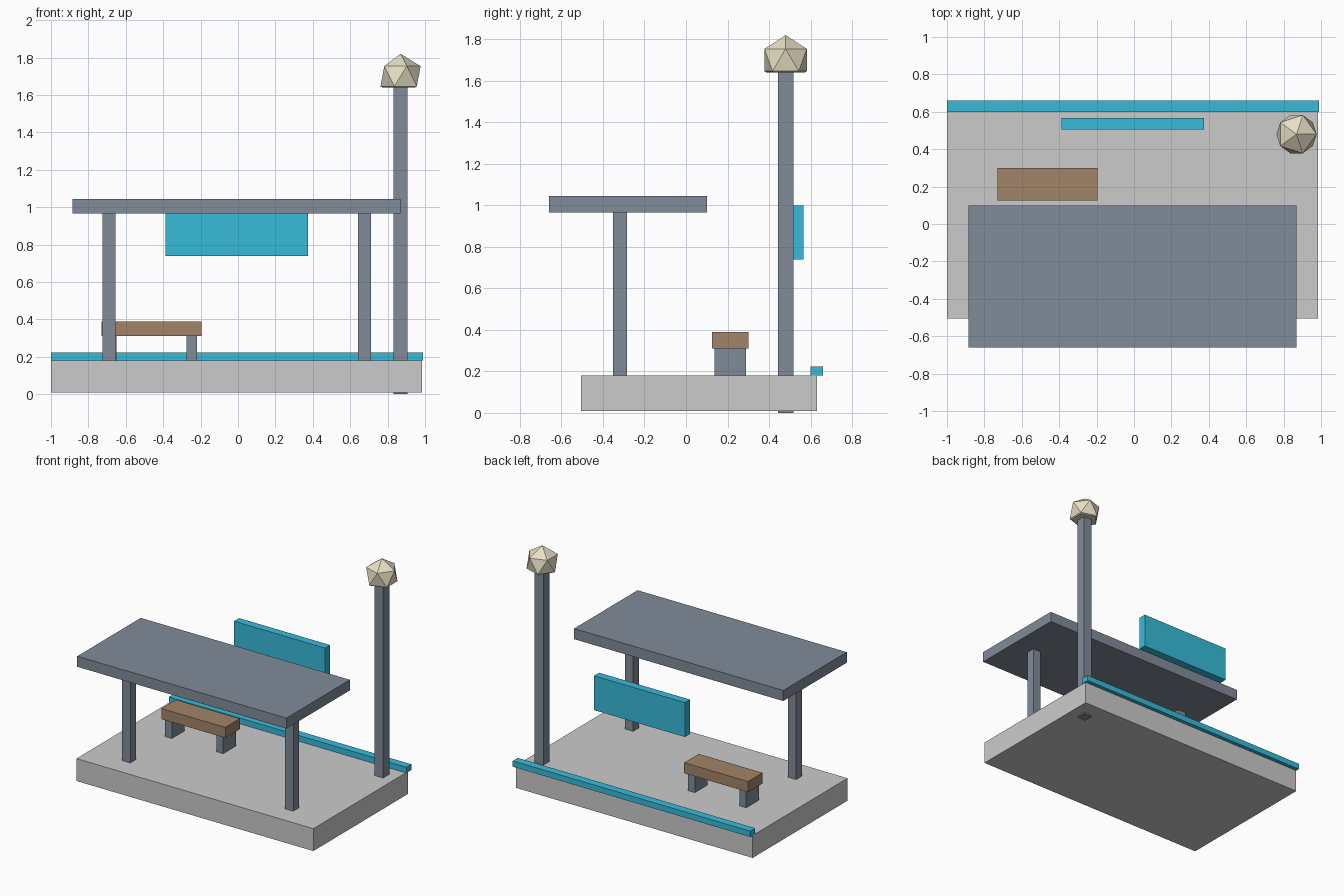
import bpy, bmesh

if "Cube" in bpy.data.objects:
    bpy.data.objects.remove(bpy.data.objects["Cube"])


def material(name, rgb):
    m = bpy.data.materials.new(name)
    m.diffuse_color = (*rgb, 1)
    m.use_nodes = True
    m.node_tree.nodes["Principled BSDF"].inputs["Base Color"].default_value = m.diffuse_color
    return m


SLATE = material("slate_metal", (0.22, 0.26, 0.32))
CYAN = material("cyan_paint", (0.04, 0.50, 0.70))
WOOD = material("bench_wood", (0.36, 0.23, 0.14))
GLOW = material("lamp_cream", (0.80, 0.74, 0.56))


def finish(name, bm, mat):
    me = bpy.data.meshes.new(name)
    bm.to_mesh(me)
    bm.free()
    ob = bpy.data.objects.new(name, me)
    bpy.context.collection.objects.link(ob)
    if mat:
        me.materials.append(mat)
    return ob


def box(name, xs, ys, zs, mat=None):
    bm = bmesh.new()
    bmesh.ops.create_cube(bm, size=1)
    for v in bm.verts:
        v.co = [lo + (c + 0.5) * (hi - lo) for c, (lo, hi) in zip(v.co, (xs, ys, zs))]
    return finish(name, bm, mat)


# Platform slab and the painted safety edge along its back
box("platform", (-1.0, 0.985), (-0.505, 0.63), (0.01, 0.18))
box("safety_edge", (-1.0, 0.99), (0.60, 0.66), (0.18, 0.224), CYAN)

# Shelter roof on two posts
box("roof", (-0.885, 0.868), (-0.66, 0.10), (0.965, 1.045), SLATE)
for side, x in (("left", -0.69), ("right", 0.676)):
    box(side + "_roof_post", (x - 0.034, x + 0.034), (-0.352, -0.284), (0.17, 0.97), SLATE)

# Hanging sign board
box("sign_board", (-0.388, 0.374), (0.506, 0.567), (0.738, 0.998), CYAN)

# Bench: seat and two legs
box("bench_seat", (-0.73, -0.195), (0.126, 0.30), (0.31, 0.39), WOOD)
for side, x in (("left", -0.678), ("right", -0.248)):
    box(side + "_bench_leg", (x - 0.028, x + 0.028), (0.137, 0.288), (0.17, 0.312), SLATE)

# Lamp post running down through the platform
LX, LY = 0.869, 0.48
box("lamp_post", (LX - 0.037, LX + 0.037), (LY - 0.037, LY + 0.037), (0.0, 1.66), SLATE)

# Faceted lamp, cut flat where it sits on the post
bm = bmesh.new()
bmesh.ops.create_icosphere(bm, subdivisions=1, radius=0.12)
cut = bmesh.ops.bisect_plane(bm, geom=bm.verts[:] + bm.edges[:] + bm.faces[:],
                             plane_co=(0, 0, -0.06), plane_no=(0, 0, -1), clear_outer=True)
bmesh.ops.holes_fill(bm, edges=[e for e in bm.edges if e.is_boundary])
bmesh.ops.recalc_face_normals(bm, faces=bm.faces[:])
lamp = finish("lamp", bm, GLOW)
lamp.location = (LX, LY, 1.70)
